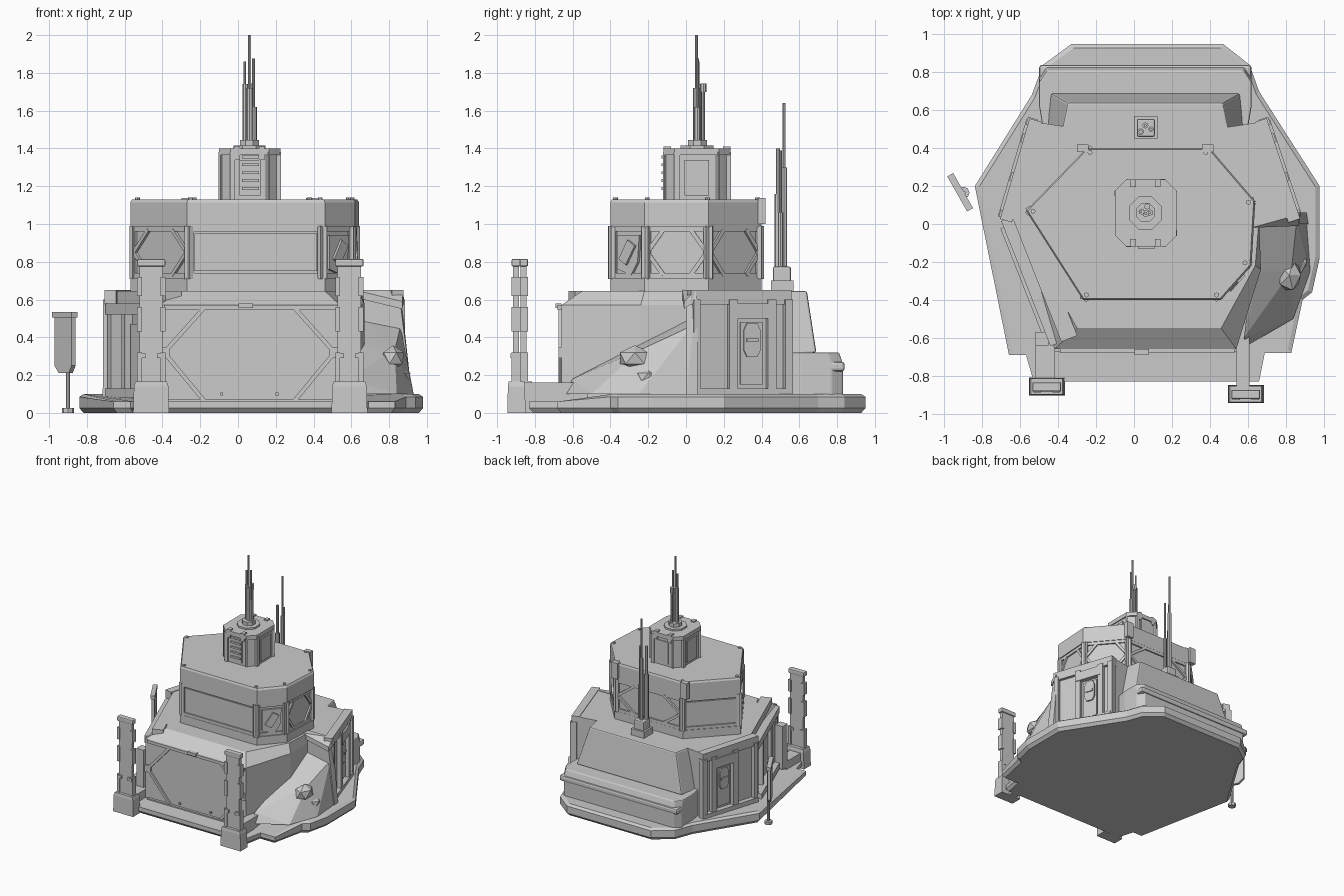
import bpy, bmesh, math
from mathutils import Vector

if "Cube" in bpy.data.objects:
    bpy.data.objects.remove(bpy.data.objects["Cube"])

grey = bpy.data.materials.new("pale grey")
grey.diffuse_color = (0.6, 0.6, 0.6, 1)
grey.use_nodes = True
grey.node_tree.nodes["Principled BSDF"].inputs["Base Color"].default_value = grey.diffuse_color


def finish(name, bm, bevel=0):
    bmesh.ops.recalc_face_normals(bm, faces=bm.faces)
    me = bpy.data.meshes.new(name)
    bm.to_mesh(me)
    bm.free()
    ob = bpy.data.objects.new(name, me)
    bpy.context.collection.objects.link(ob)
    me.materials.append(grey)
    if bevel:
        m = ob.modifiers.new("bevel", 'BEVEL')
        m.width, m.segments, m.limit_method = bevel, 2, 'ANGLE'
    return ob


def loft(name, rings, bevel=0):
    """Closed solid through rings of equal point count."""
    bm = bmesh.new()
    vs = [[bm.verts.new(p) for p in r] for r in rings]
    n = len(vs[0])
    for a, b in zip(vs, vs[1:]):
        for i in range(n):
            bm.faces.new((a[i], a[(i + 1) % n], b[(i + 1) % n], b[i]))
    bm.faces.new(vs[0])
    bm.faces.new(vs[-1])
    return finish(name, bm, bevel)


def prism(name, pts, z0, z1, bevel=0):
    return loft(name, [[(x, y, z) for x, y in pts] for z in (z0, z1)], bevel)


def box(name, x0, x1, y0, y1, z0, z1, bevel=0):
    return prism(name, [(x0, y0), (x1, y0), (x1, y1), (x0, y1)], z0, z1, bevel)


def rod(name, x, y, z0, z1, r, n=8):
    return prism(name, [(x + r * math.cos(i * math.tau / n), y + r * math.sin(i * math.tau / n))
                        for i in range(n)], z0, z1)


def hull(name, pts):
    bm = bmesh.new()
    r = bmesh.ops.convex_hull(bm, input=[bm.verts.new(p) for p in pts])
    bmesh.ops.delete(bm, geom=[v for v in bm.verts if not v.link_faces], context='VERTS')
    return finish(name, bm)


class Wall:
    """Upright wall from p to q, outside on the right of p->q; u runs 0..1."""
    def __init__(self, p, q):
        self.p, self.d = Vector((*p, 0)), Vector((q[0] - p[0], q[1] - p[1], 0))
        self.len = self.d.length
        self.n = Vector((self.d.y, -self.d.x, 0)).normalized()

    def panel(self, name, uz, d0=-0.01, d1=0.012):
        return loft(name, [[self.p + self.d * u + self.n * d + Vector((0, 0, z)) for u, z in uz]
                           for d in (d0, d1)])

    def plate(self, name, u0, u1, z0, z1, d0=-0.01, d1=0.012):
        return self.panel(name, [(u0, z0), (u1, z0), (u1, z1), (u0, z1)], d0, d1)

    def bar(self, name, a, b, w=0.022, d1=0.014):
        s = Vector(((b[0] - a[0]) * self.len, b[1] - a[1])).normalized() * w / 2
        ou, oz = -s.y / self.len, s.x
        self.panel(name, [(a[0] - ou, a[1] - oz), (b[0] - ou, b[1] - oz),
                          (b[0] + ou, b[1] + oz), (a[0] + ou, a[1] + oz)], -0.01, d1)


# Foundation slab
slab = [(-.53, -.83), (.66, -.83), (.69, -.68), (.83, -.68), (.89, -.4), (.94, -.36), (.98, -.18),
        (.98, .2), (.66, .7), (.61, .84), (.47, .95), (-.33, .95), (-.48, .84), (-.54, .68),
        (-.84, .2), (-.66, -.69), (-.57, -.69)]
cen = Vector((.07, .05))
inner = [tuple(cen + (Vector(p) - cen) * .975) for p in slab]
front_low = lambda p, z: .06 if p[1] < -.66 else z
loft("foundation", [[(*p, 0) for p in inner], [(*p, .025) for p in slab],
                    [(*p, front_low(p, .085)) for p in slab],
                    [(*p, front_low(p, .1)) for p in inner]])

# Lower hall with chamfered front roof
hall = [(-.42, -.66), (.54, -.66), (.67, -.24), (.66, .03), (.85, .03), (.68, .54), (.42, .5),
        (-.27, .5), (-.53, .54), (-.68, .03), (-.62, .02)]
roof = [(-.3, -.55), (.46, -.55), (.64, -.22)] + hall[3:]
loft("lower_hall", [[(*p, .05) for p in hall], [(*p, .57) for p in hall],
                    [(*p, .645) for p in roof]])
front = Wall(hall[0], hall[1])
front.plate("front_lintel", .03, .99, .545, .57, -.01, .02)
front.plate("front_sill", .03, .99, .05, .07, -.01, .02)
for s in (0, 1):
    f = lambda u: 1 - u if s else u
    front.bar("front_brace", (f(.03), .32), (f(.25), .555))
    front.bar("front_brace", (f(.03), .32), (f(.25), .065))
    front.bar("front_brace", (f(0), .32), (f(.06), .32), .06)
    front.bar("front_bolt", (f(.34), .1), (f(.355), .1), .015)
front.plate("front_latch", .44, .52, .555, .58, 0, .03)

# Rear side walls with doors, pillars and eaves
for nm, a, b in (("right", (.85, .03), (.68, .54)), ("left", (-.53, .54), (-.68, .03))):
    w = Wall(a, b)
    m = (lambda u: u) if nm == "right" else (lambda u: 1 - u)
    w.plate(nm + "_eave", -.02, 1.02, .575, .65, -.04, .025)
    w.plate(nm + "_skirting", 0, 1, .08, .13, -.02, .04)
    for u0, u1 in ((0, .07), (.37, .46), (.77, .86), (.95, 1.03)):
        w.plate(nm + "_pillar", *sorted((m(u0), m(u1))), .08, .6, -.02, .035)
    w.plate(nm + "_door_head", *sorted((m(.4), m(.82))), .5, .58, -.02, .04)
    w.plate(nm + "_door", *sorted((m(.5), m(.73))), .15, .48, -.01, .012)
    cu = m(.615)
    oct_uz = [(cu + a * .085, .385 + b * .09) for a, b in
              ((-1, -.6), (-.6, -1), (.6, -1), (1, -.6), (1, .6), (.6, 1), (-.6, 1), (-1, .6))]
    w.panel("door_window_frame", oct_uz, 0, .024)
    w.bar("door_window_bar", (cu - .06, .385), (cu + .06, .385), .02, .032)

# Left front porch: awning, posts, doorway
porch = Wall((-.69, .02), (-.43, -.64))
porch.plate("porch_awning", 0, 1, .52, .58, -.09, .012)
porch.plate("porch_roof", 0, 1, .575, .645, -.14, -.05)
for u0, u1 in ((0, .07), (.28, .34), (.66, .72), (.93, 1)):
    porch.plate("porch_post", u0, u1, .08, .53, -.07, 0)
porch.plate("porch_door", .36, .64, .1, .47, -.07, -.03)
porch.plate("porch_step", .05, .95, .08, .13, -.06, .03)
box("porch_vent", -.52, -.45, -.64, -.57, .08, .45)

# Right front slope, rubble and side wall
hull("earth_slope", [(.6, -.64, .1), (.58, -.6, .18), (.66, -.25, .36), (.66, .03, .5), (.86, .03, .46),
                     (.83, -.25, .33), (.91, .02, .1), (.93, -.25, .1), (.84, -.5, .1), (.66, -.3, .1)])
hull("slope_end_wall", [(.62, -.0, .1), (.62, 0, .645), (.86, 0, .58), (.87, 0, .35), (.92, 0, .1),
                        (.62, .06, .1), (.62, .06, .645), (.86, .06, .64), (.87, .06, .35), (.91, .06, .1)])
hull("slope_coping", [(.62, -.02, .61), (.62, .05, .65), (.87, -.01, .55), (.88, .06, .6),
                      (.62, -.02, .65), (.87, .05, .65), (.87, -.01, .59)])
for x, y, z, r in ((.82, -.27, .29, .085), (.87, -.2, .19, .06), (.84, -.12, .21, .07)):
    bm = bmesh.new()
    bmesh.ops.create_icosphere(bm, subdivisions=1, radius=r)
    bmesh.ops.scale(bm, vec=(.8, 1.1, .8), verts=bm.verts)
    bmesh.ops.translate(bm, vec=(x, y, z), verts=bm.verts)
    finish("boulder", bm)

# Rear buttress: low annex and sloped upper block
annex = [(-.48, .5), (.6, .5), (.62, .62), (.62, .77), (.58, .83), (-.46, .83), (-.5, .77), (-.5, .62)]
low = [(x, y - .02 if y > .7 else y) for x, y in annex]
loft("rear_annex", [[(*p, .08) for p in annex], [(*p, .26) for p in annex], [(*p, .32) for p in low]], .008)
box("rear_annex_band", -.5, .62, .62, .84, .22, .27, .015)
loft("rear_buttress", [[(-.46, .48, .3), (.58, .48, .3), (.56, .69, .32), (-.44, .69, .32)],
                       [(-.39, .45, .645), (.51, .45, .645), (.47, .64, .645), (-.35, .64, .645)]], .01)

# Upper deck: skirt, recessed band and cap
deck = [(-.27, -.4), (.46, -.4), (.62, -.22), (.64, .12), (.4, .4), (-.25, .4), (-.57, .07)]
dc = Vector((.05, .03))
grow = lambda k: [tuple(dc + (Vector(p) - dc) * k) for p in deck]
prism("deck_skirt", grow(1), .63, .715)
prism("deck_wall", grow(.965), .7, 1.0)
loft("deck_cap", [[(*p, .985) for p in grow(1)], [(*p, 1.115) for p in grow(1)],
                  [(*p, 1.13) for p in grow(.985)]])
band = grow(.965)
for i, p in enumerate(band):
    w = Wall(p, band[(i + 1) % len(band)])
    for u in (0, 1):
        e = .025 / w.len
        w.plate("deck_corner_post", u - e, u + e, .71, .99)
    w.plate("deck_lower_rail", 0, 1, .71, .74)
    w.plate("deck_upper_rail", 0, 1, .96, .99)
    if i in (0, 5):
        w.plate("deck_panel", .04, .96, .75, .95, -.01, .008)
    elif i == 1:    # window with slanted hatch
        w.panel("window_frame", [(.18, .76), (.6, .73), (.8, .8), (.85, .94), (.18, .94)], -.01, .016)
        w.bar("window_hatch", (.38, .8), (.65, .9), .06, .03)
    else:           # hexagonal bracing
        for f in (lambda u: u, lambda u: 1 - u):
            w.bar("deck_brace", (f(.02), .85), (f(.28), .97))
            w.bar("deck_brace", (f(.02), .85), (f(.28), .73))
for p in grow(.94):
    rod("deck_bolt", *p, 1.12, 1.14, .013)
for x, y in ((-.27, .4), (.39, .4)):
    box("deck_clamp", x - .03, x + .03, y - .02, y + .02, 1.0, 1.137)

# Lookout tower
def octagon(x0, x1, y0, y1, c):
    return [(x0 + c, y0), (x1 - c, y0), (x1, y0 + c), (x1, y1 - c),
            (x1 - c, y1), (x0 + c, y1), (x0, y1 - c), (x0, y0 + c)]


tower = octagon(-.09, .215, -.11, .225, .06)
prism("tower", tower, 1.12, 1.39)
prism("tower_cap", octagon(-.1, .225, -.12, .235, .06), 1.365, 1.4)
for i in range(8):
    w = Wall(tower[i], tower[(i + 1) % 8])
    w.plate("tower_rib", -.06, .08, 1.13, 1.38)
    if i % 2 == 0:
        w.plate("tower_panel", .2, .8, 1.15, 1.34, -.01, .008)
for k in range(5):
    box("ladder_rung", .02, .11, -.13, -.11, 1.18 + k * .042, 1.195 + k * .042)
for x in (-.005, .125):
    for y in (-.1, .215):
        box("tower_clamp", x - .015, x + .015, y - .02, y + .02, 1.34, 1.41)

# Antenna clusters: (x, y, bottom, top, radius)
prism("antenna_plinth", octagon(-.025, .145, -.03, .145, .05), 1.39, 1.415)
prism("antenna_mount", octagon(.01, .11, .01, .11, .03), 1.4, 1.445)
box("rear_antenna_plinth", 0, .125, .45, .57, .63, .7)
box("rear_antenna_mount", .015, .11, .46, .555, .68, .775, .01)
for x, y, z0, z1, r in ((.062, .055, 1.4, 1.72, .018), (.062, .055, 1.7, 2.0, .008),
                        (.04, .065, 1.4, 1.74, .016), (.036, .065, 1.7, 1.86, .007),
                        (.085, .06, 1.4, 1.62, .016), (.082, .06, 1.6, 1.875, .008),
                        (.07, .092, 1.4, 1.71, .009), (.07, .092, 1.7, 1.745, .016),
                        (.06, .52, .7, 1.3, .016), (.06, .52, 1.28, 1.64, .008),
                        (.035, .487, .7, 1.16, .018), (.035, .487, 1.14, 1.4, .011),
                        (.09, .5, .7, 1.06, .014), (.09, .5, 1.05, 1.39, .008)):
    rod("antenna_rod", x, y, z0, z1, r)

# Front gate pylons
for x, y in ((-.46, -.86), (.59, -.9)):
    loft("pylon_base", [[(x + a * k, y + b * k, z) for a, b in
                         ((-.095, -.045), (.095, -.045), (.095, .05), (-.095, .05))]
                        for z, k in ((0, 1), (.14, .96), (.165, .88))])
    box("pylon_slab", x - .062, x + .062, y - .015, y + .015, .15, .8)
    box("pylon_top", x - .075, x + .075, y - .024, y + .024, .775, .815, .008)
    for s in (-1, 1):
        for z0, z1 in ((.15, .32), (.43, .56), (.62, .72)):
            box("pylon_clasp", x + s * .062 - .013, x + s * .062 + .013, y - .023, y + .023, z0, z1)
        box("pylon_bolt", x + s * .05 - .02, x + s * .05 + .02, y - .03, y + .02, .29, .315)
box("left_pylon_footing", -.52, -.42, -.84, -.62, 0, .13)
box("right_pylon_footing", .54, .61, -.88, -.52, 0, .16)

# Hanging sign on a post
rod("sign_foot", -.9, .165, 0, .025, .032)
rod("sign_post", -.9, .165, 0, .53, .011)
sign = Wall((-.97, .26), (-.865, .075))
sign.panel("sign_cloth", [(.08, .25), (.3, .21), (.8, .21), (.95, .25), (.95, .51), (.08, .51)], -.012, .012)
sign.plate("sign_crossbar", 0, 1, .505, .535, -.018, .018)
